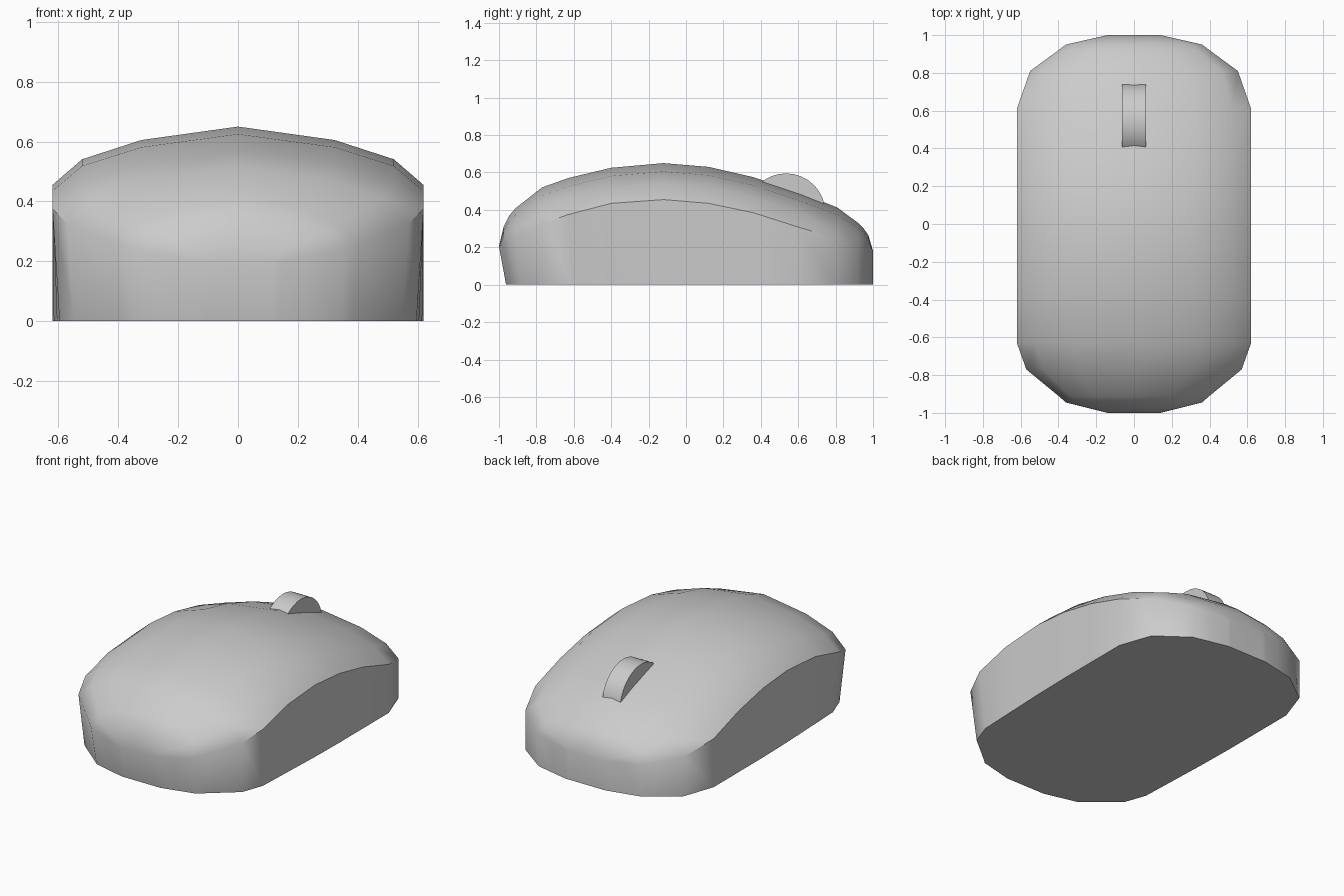
import bpy, bmesh, math
from mathutils import Vector

if "Cube" in bpy.data.objects:
    bpy.data.objects.remove(bpy.data.objects["Cube"])

# Stations along the body: y, half width, rim height, ridge height
STATIONS = [
    (-1.0, .14, .205, .205), (-.975, .24, .22, .31), (-.945, .36, .24, .37),
    (-.91, .40, .256, .41), (-.77, .57, .325, .52), (-.63, .62, .375, .57),
    (-.40, .62, .435, .625), (-.12, .62, .455, .65), (.12, .62, .435, .63),
    (.36, .62, .385, .575), (.61, .62, .305, .492), (.81, .55, .245, .412),
    (.92, .40, .21, .33), (.95, .36, .20, .30), (.975, .25, .19, .265),
    (1.0, .14, .18, .18)]

# Crown cross-section: fraction of width, fraction of height
CROWN = [(-1, 0), (-.84, .44), (-.52, .77), (0, 1), (.52, .77), (.84, .44), (1, 0)]


def finish(bm, name, angle):
    bmesh.ops.recalc_face_normals(bm, faces=bm.faces[:])
    mesh = bpy.data.meshes.new(name)
    bm.to_mesh(mesh)
    bm.free()
    obj = bpy.data.objects.new(name, mesh)
    bpy.context.collection.objects.link(obj)
    bpy.ops.object.select_all(action='DESELECT')
    bpy.context.view_layer.objects.active = obj
    obj.select_set(True)
    bpy.ops.object.shade_smooth_by_angle(angle=math.radians(angle))
    return obj


def foot(co):
    # the base tucks in towards the front
    t = min(max(-co.y / .63, 0), 1)
    s = 1 - .038 * t
    return Vector((co.x * s, co.y * s, 0))


# Body: domed crown, side walls and flat base
bm = bmesh.new()
rows = [[bm.verts.new((w * fx, y, rim + (top - rim) * fz)) for fx, fz in CROWN]
        for y, w, rim, top in STATIONS]
for a, b in zip(rows, rows[1:]):
    for i in range(len(CROWN) - 1):
        bm.faces.new((a[i], a[i + 1], b[i + 1], b[i]))
rim = rows[0] + [r[-1] for r in rows[1:-1]] + rows[-1][::-1] + [r[0] for r in rows[-2:0:-1]]
base = [bm.verts.new(foot(v.co)) for v in rim]
for i in range(len(rim)):
    j = (i + 1) % len(rim)
    bm.faces.new((rim[i], base[i], base[j], rim[j]))
bm.faces.new(base)
finish(bm, "mouse_body", 38)

# Scroll wheel
bm = bmesh.new()
bmesh.ops.create_cone(bm, cap_ends=True, segments=32, radius1=.21, radius2=.21, depth=.125)
for v in bm.verts:
    x, y, z = v.co
    v.co = (z, y + .535, x + .385)
finish(bm, "scroll_wheel", 40)
